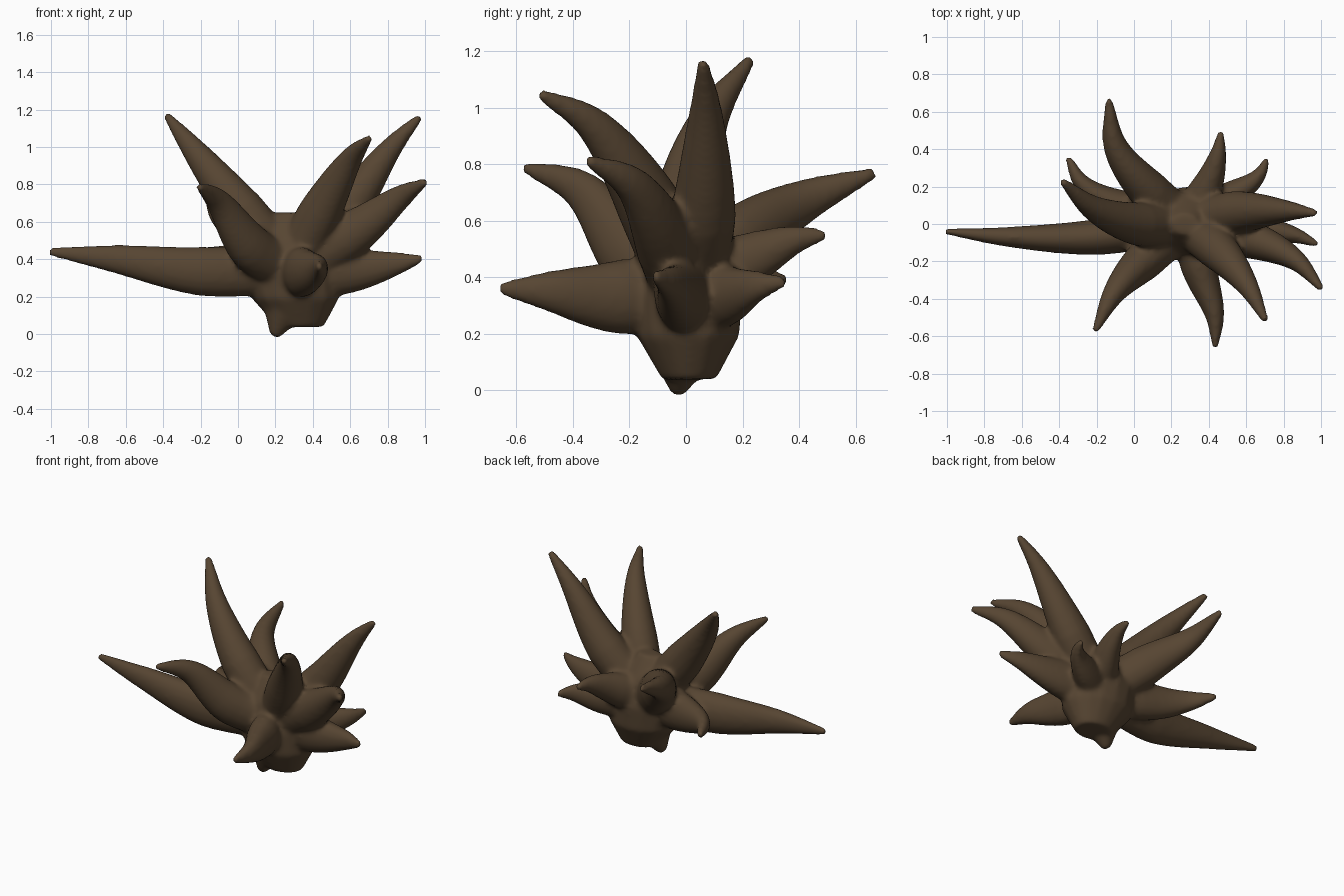
import bpy, bmesh, math
from mathutils import Vector

if "Cube" in bpy.data.objects:
    bpy.data.objects.remove(bpy.data.objects["Cube"])

SIDES = 16
CORE = Vector((0.28, 0.0, 0.34))


def spline(pts, steps=6):
    """Catmull-Rom through the points."""
    p = [Vector(q) for q in pts]
    p = [2 * p[0] - p[1]] + p + [2 * p[-1] - p[-2]]
    out = []
    for a, b, c, d in zip(p, p[1:], p[2:], p[3:]):
        for k in range(steps):
            t = k / steps
            out.append(0.5 * (2 * b + (c - a) * t + (2 * a - 5 * b + 4 * c - d) * t * t
                              + (3 * b - a - 3 * c + d) * t ** 3))
    return out + [p[-2]]


def loft(bm, path, radii, tall):
    """Closed tube; tall stretches the section upwards."""
    rings = []
    for i, (q, r) in enumerate(zip(path, radii)):
        tan = (path[min(i + 1, len(path) - 1)] - path[max(i - 1, 0)]).normalized()
        side = tan.cross(Vector((0, 0, 1)))
        side = side.normalized() if side.length > 0.3 else Vector((1, 0, 0))
        up = side.cross(tan) * tall
        angles = [math.tau * j / SIDES for j in range(SIDES)]
        rings.append([bm.verts.new(q + r * (side * math.cos(a) + up * math.sin(a))) for a in angles])
    for r0, r1 in zip(rings, rings[1:]):
        for j in range(SIDES):
            k = (j + 1) % SIDES
            bm.faces.new((r0[j], r0[k], r1[k], r1[j]))
    bm.faces.new(rings[0][::-1])
    bm.faces.new(rings[-1])


def leaf(bm, *pts):
    """Leaf from the core to its tip: longer is thicker, flatter-lying is deeper."""
    path = spline([CORE, *pts])
    run = [0.0]
    for a, b in zip(path, path[1:]):
        run.append(run[-1] + (b - a).length)
    slope = (path[-1] - CORE).normalized().z
    size = min(0.05 + 0.045 * run[-1], 0.08 + 0.025 * slope)
    radii = []
    for s in run:
        f = s / run[-1]
        radii.append(size * min(1.2, 1.55 - 1.35 * f + 0.15 * math.sin(math.pi * f)))
    loft(bm, path, radii, 1.4 - 0.45 * slope)


bm = bmesh.new()

# Low leaves: left, back left, back right, right, front
leaf(bm, (-0.2, -0.07, 0.335), (-0.65, -0.07, 0.4), (-1.01, -0.04, 0.44))
leaf(bm, (-0.08, 0.1, 0.36), (-0.27, 0.21, 0.39), (-0.355, 0.36, 0.39))
leaf(bm, (0.5, 0.14, 0.335), (0.65, 0.24, 0.365), (0.715, 0.35, 0.385))
leaf(bm, (0.6, -0.02, 0.34), (0.84, -0.055, 0.375), (0.985, -0.11, 0.405))
leaf(bm, (0.36, -0.27, 0.33), (0.43, -0.48, 0.35), (0.435, -0.66, 0.36))

# Middle leaves: back, short back, front right, front left
leaf(bm, (0.04, 0.22, 0.55), (-0.1, 0.42, 0.67), (-0.135, 0.67, 0.77))
leaf(bm, (0.4, 0.22, 0.46), (0.45, 0.38, 0.53), (0.465, 0.5, 0.55))
leaf(bm, (0.63, -0.085, 0.55), (0.86, -0.19, 0.725), (1.005, -0.35, 0.815))
leaf(bm, (0.07, -0.18, 0.46), (-0.1, -0.36, 0.7), (-0.21, -0.575, 0.79))

# Tall leaves: left, right, front
leaf(bm, (0.02, 0.0, 0.66), (-0.21, 0.08, 0.95), (-0.385, 0.23, 1.175))
leaf(bm, (0.55, 0.06, 0.62), (0.8, 0.07, 0.97), (0.975, 0.06, 1.165))
leaf(bm, (0.45, -0.14, 0.67), (0.6, -0.32, 0.93), (0.705, -0.52, 1.05))

# Core and tapered root
core_path = [Vector((0.27 + 0.004 * i * i, 0.003 * i, 0.65 - 0.153 * i)) for i in range(5)]
loft(bm, core_path, [0.07, 0.2, 0.25, 0.235, 0.125], 0.78)
loft(bm, [Vector((0.25, -0.01, 0.15)), Vector((0.195, -0.03, -0.015))], [0.13, 0.025], 1)

bmesh.ops.recalc_face_normals(bm, faces=bm.faces)
mesh = bpy.data.meshes.new("leafy_plant")
bm.to_mesh(mesh)
bm.free()
plant = bpy.data.objects.new("leafy_plant", mesh)
bpy.context.collection.objects.link(plant)

# Fuse the parts and soften the joints
fuse = plant.modifiers.new("fuse", 'REMESH')
fuse.mode = 'VOXEL'
fuse.voxel_size = 0.014
fuse.use_smooth_shade = True
soft = plant.modifiers.new("soften", 'SMOOTH')
soft.factor = 0.5
soft.iterations = 10

mat = bpy.data.materials.new("brown")
mat.diffuse_color = (0.095, 0.06, 0.032, 1)
mat.use_nodes = True
mat.node_tree.nodes["Principled BSDF"].inputs["Base Color"].default_value = mat.diffuse_color
mesh.materials.append(mat)
